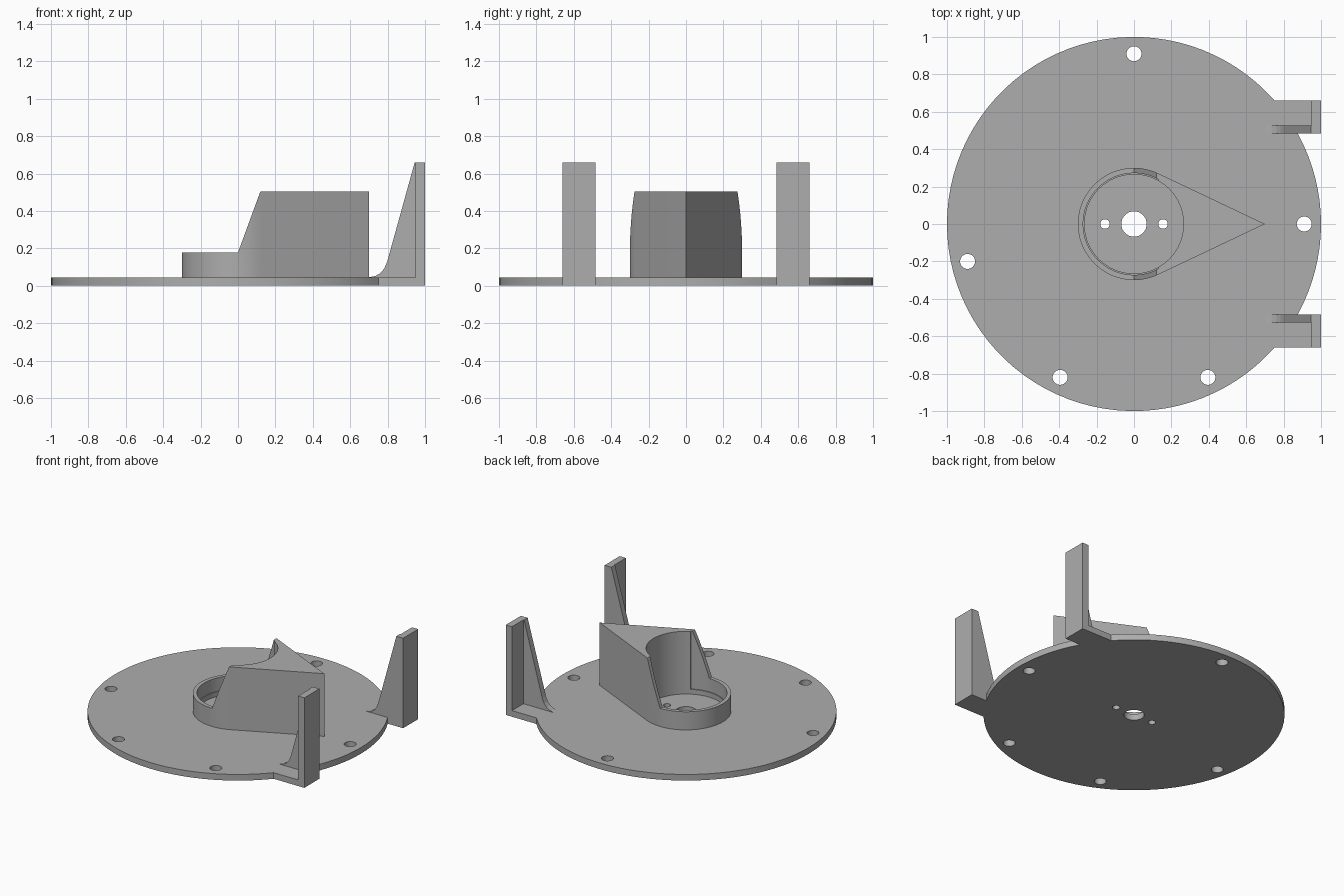
import bpy, bmesh
from math import sin, cos, asin, acos, pi, radians, sqrt
from mathutils import Vector

if "Cube" in bpy.data.objects:
    bpy.data.objects.remove(bpy.data.objects["Cube"], do_unlink=True)

grey = bpy.data.materials.new("light grey")
grey.use_nodes = True
COLOUR = (0.42, 0.42, 0.42, 1)
grey.diffuse_color = COLOUR
grey.node_tree.nodes["Principled BSDF"].inputs["Base Color"].default_value = COLOUR

BASE_TOP = 0.045
HUB_TOP = 0.505
HUB_R = 0.3
TIP_X = 0.7


def arc(r, a0, a1, n, cx=0, cy=0):
    """Points along an arc, both ends included."""
    return [(cx + r * cos(a0 + (a1 - a0) * i / n), cy + r * sin(a0 + (a1 - a0) * i / n))
            for i in range(n + 1)]


def circle(r, n, cx=0, cy=0):
    return arc(r, 0, 2 * pi, n, cx, cy)[:-1]


def extrude(name, outline, lo, hi, along="z"):
    """Solid from an outline, pushed along z (outline in xy) or y (outline in xz)."""
    bm = bmesh.new()
    if along == "z":
        verts = [bm.verts.new((a, b, lo)) for a, b in outline]
        push = Vector((0, 0, hi - lo))
    else:
        verts = [bm.verts.new((a, lo, b)) for a, b in outline]
        push = Vector((0, hi - lo, 0))
    face = bm.faces.new(verts)
    new = bmesh.ops.extrude_face_region(bm, geom=[face])["geom"]
    bmesh.ops.translate(bm, vec=push, verts=[v for v in new if isinstance(v, bmesh.types.BMVert)])
    bmesh.ops.recalc_face_normals(bm, faces=bm.faces)
    mesh = bpy.data.meshes.new(name)
    bm.to_mesh(mesh)
    bm.free()
    obj = bpy.data.objects.new(name, mesh)
    bpy.context.collection.objects.link(obj)
    mesh.materials.append(grey)
    return obj


def cut(obj, cutters):
    """Subtract the cutters, apply, and remove them."""
    bpy.context.view_layer.objects.active = obj
    for c in cutters:
        mod = obj.modifiers.new("cut", "BOOLEAN")
        mod.operation = "DIFFERENCE"
        mod.solver = "EXACT"
        mod.object = c
        bpy.ops.object.modifier_apply(modifier=mod.name)
        bpy.data.objects.remove(c, do_unlink=True)


def smooth(obj):
    bpy.ops.object.select_all(action="DESELECT")
    obj.select_set(True)
    bpy.context.view_layer.objects.active = obj
    bpy.ops.object.shade_smooth_by_angle(angle=radians(30))


# Round base with two square tabs
IN, OUT = 0.485, 0.66
a_in, a_out = asin(IN), asin(OUT)
outline = arc(1, a_out, 2 * pi - a_out, 72)
outline += [(1, -OUT), (1, -IN)]
outline += arc(1, -a_in, a_in, 16)
outline += [(1, IN), (1, OUT)]
base = extrude("base_plate", outline, 0, BASE_TOP)

# Rim holes, shaft hole and the two small screw holes
holes = [(0, 0.91, 0.04), (0.91, 0, 0.04), (-0.89, -0.2, 0.04),
         (-0.395, -0.82, 0.04), (0.395, -0.82, 0.04),
         (0, 0, 0.068), (-0.155, 0, 0.025), (0.155, 0, 0.025)]
cut(base, [extrude("hole_cutter", circle(r, 32, x, y), -0.1, 0.2) for x, y, r in holes])
smooth(base)

# Teardrop hub: round at the back, straight tangents to a sharp tip
tangent = acos(HUB_R / TIP_X)
hub = extrude("teardrop_hub", arc(HUB_R, tangent, 2 * pi - tangent, 48) + [(TIP_X, 0)],
              BASE_TOP, HUB_TOP)
slope = extrude("slope_cutter", [(-0.5, 0.178), (0, 0.178), (0.12, HUB_TOP), (0.12, 0.7), (-0.5, 0.7)],
                -0.5, 0.5, along="y")
bore = extrude("bore_cutter", circle(0.265, 64), -0.1, 0.8)
# Shallow step that widens the open side of the bore
step = extrude("step_cutter", arc(0.272, radians(62), radians(298), 48), 0.08, 0.8)
cut(hub, [slope, bore, step])
smooth(hub)

# Upright posts on the tabs, each with a curved gusset on its inner side
gusset_profile = [(0.95, BASE_TOP), (0.70, BASE_TOP), (0.735, 0.052), (0.762, 0.068),
                  (0.782, 0.092), (0.798, 0.13), (0.945, OUT), (0.95, OUT)]
for side, s in (("left", 1), ("right", -1)):
    extrude(side + "_post", [(0.95, s * IN), (1, s * IN), (1, s * OUT), (0.95, s * OUT)],
            BASE_TOP, 0.66)
    lo, hi = sorted((s * IN, s * 0.527))
    extrude(side + "_gusset", gusset_profile, lo, hi, along="y")
